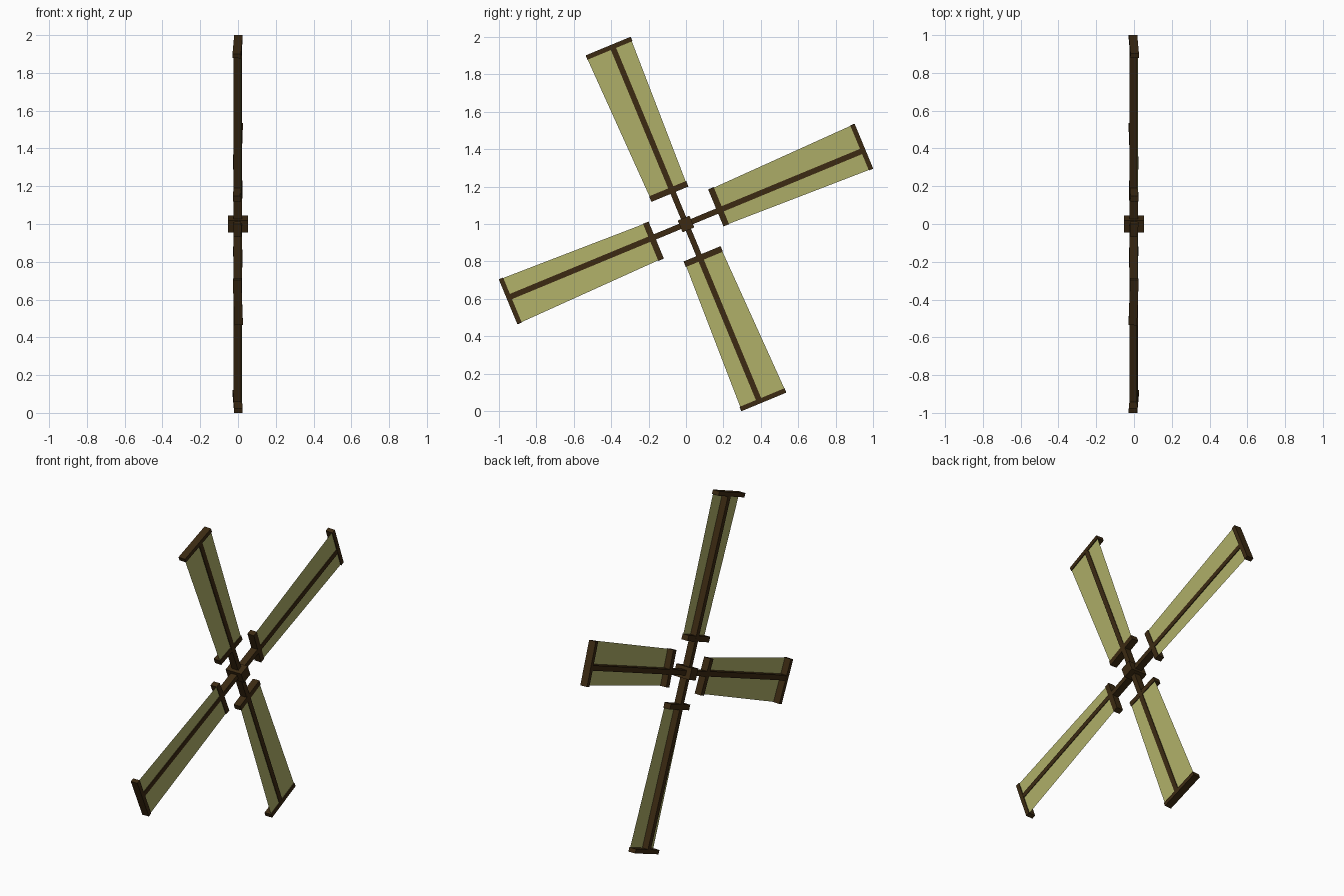
import bpy
from math import radians
from mathutils import Matrix

if "Cube" in bpy.data.objects:
    bpy.data.objects.remove(bpy.data.objects["Cube"])


def material(name, rgb):
    m = bpy.data.materials.new(name)
    m.diffuse_color = (*rgb, 1)
    m.use_nodes = True
    m.node_tree.nodes["Principled BSDF"].inputs["Base Color"].default_value = m.diffuse_color
    return m


WOOD = material("dark_wood", (0.045, 0.023, 0.006))
CLOTH = material("sail_cloth", (0.43, 0.43, 0.14))


def mesh_object(name, verts, faces, mat, matrix):
    me = bpy.data.meshes.new(name)
    me.from_pydata([matrix @ Matrix.Translation(v).to_translation() for v in verts], [], faces)
    me.materials.append(mat)
    ob = bpy.data.objects.new(name, me)
    bpy.context.collection.objects.link(ob)
    return ob


def box(name, xr, yr, zr, matrix):
    verts = [(x, y, z) for x in xr for y in yr for z in zr]
    faces = [(0, 1, 3, 2), (4, 6, 7, 5), (0, 4, 5, 1),
             (2, 3, 7, 6), (0, 2, 6, 4), (1, 5, 7, 3)]
    return mesh_object(name, verts, faces, WOOD, matrix)


def wheel(deg):
    return Matrix.Translation((0, 0, 1)) @ Matrix.Rotation(radians(deg), 4, 'X')


# Square hub on the axle
box("hub", (-0.053, 0.053), (-0.034, 0.034), (-0.034, 0.034), wheel(22.5))

# Four blades: local y runs along the arm, local z across the sail
for i in range(4):
    spin = wheel(22.5 + 90 * i)
    # opposite blades share a slight pitch
    pitch = spin @ Matrix.Rotation(radians(2 if i % 2 == 0 else -2), 4, 'Y')
    n = i + 1
    box(f"arm_{n}", (-0.023, 0.02), (0.02, 1.02), (-0.015, 0.015), spin)
    box(f"inner_bar_{n}", (-0.023, 0.02), (0.18, 0.212), (-0.088, 0.125), pitch)
    box(f"tip_bar_{n}", (-0.024, 0.021), (1.012, 1.037), (-0.109, 0.15), pitch)
    # Tapered cloth near the outer face of the bars
    mesh_object(f"sail_{n}",
                [(0.016, 0.205, -0.086), (0.016, 1.02, -0.107),
                 (0.016, 1.02, 0.149), (0.016, 0.205, 0.123)],
                [(0, 1, 2, 3)], CLOTH, pitch)
